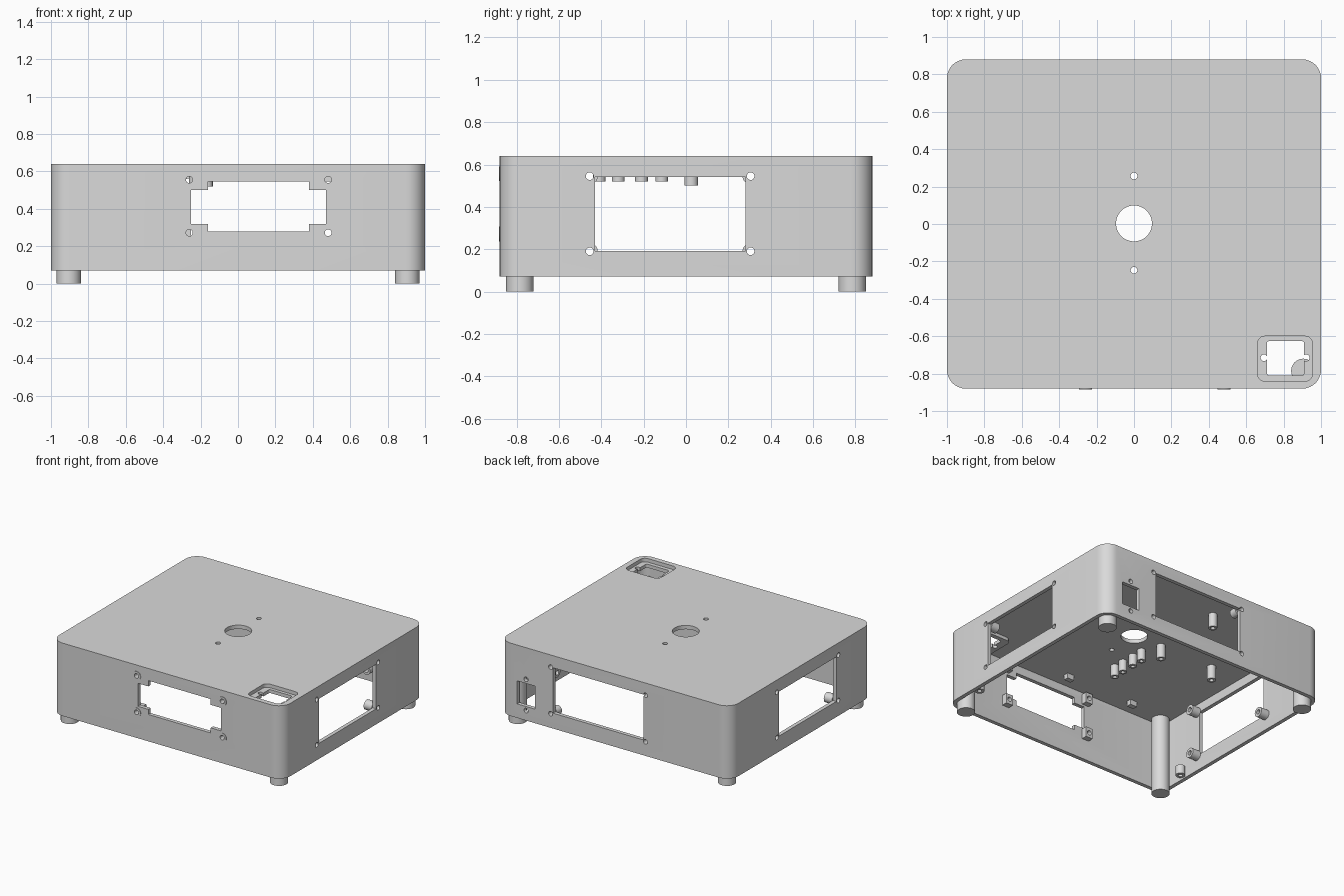
import bpy, bmesh
from math import cos, sin, pi

cube = bpy.data.objects.get("Cube")
if cube:
    bpy.data.objects.remove(cube, do_unlink=True)

grey = bpy.data.materials.new("light_grey")
grey.use_nodes = True
grey.diffuse_color = (0.7, 0.7, 0.7, 1)
grey.node_tree.nodes["Principled BSDF"].inputs["Base Color"].default_value = (0.7, 0.7, 0.7, 1)


def circle(a, b, r, n=32):
    return [(a + r * cos(2 * pi * i / n), b + r * sin(2 * pi * i / n)) for i in range(n)]


def rect(a0, a1, b0, b1, r=0.0, n=8):
    """Rectangle outline, with rounded corners if r is given."""
    if not r:
        return [(a0, b0), (a1, b0), (a1, b1), (a0, b1)]
    centres = [(a1 - r, b1 - r), (a0 + r, b1 - r), (a0 + r, b0 + r), (a1 - r, b0 + r)]
    return [(ca + r * cos(pi / 2 * (q + i / n)), cb + r * sin(pi / 2 * (q + i / n)))
            for q, (ca, cb) in enumerate(centres) for i in range(n + 1)]


def place(axis, a, b, h):
    return {"X": (h, a, b), "Y": (a, h, b), "Z": (a, b, h)}[axis]


def prism(name, axis, outline, lo, hi, inner=None):
    """Extrude an outline along an axis; an inner outline makes it a tube."""
    bm = bmesh.new()

    def ring(pts, h):
        return [bm.verts.new(place(axis, a, b, h)) for a, b in pts]

    def bridge(p, q):
        for i in range(len(p)):
            j = (i + 1) % len(p)
            bm.faces.new((p[i], p[j], q[j], q[i]))

    low, high = ring(outline, lo), ring(outline, hi)
    bridge(low, high)
    if inner:
        low_in, high_in = ring(inner, lo), ring(inner, hi)
        bridge(low_in, high_in)
        bridge(low, low_in)
        bridge(high, high_in)
    else:
        bm.faces.new(low)
        bm.faces.new(high)
    bmesh.ops.recalc_face_normals(bm, faces=bm.faces)
    mesh = bpy.data.meshes.new(name)
    bm.to_mesh(mesh)
    bm.free()
    mesh.materials.append(grey)
    ob = bpy.data.objects.new(name, mesh)
    bpy.context.collection.objects.link(ob)
    return ob


def activate(ob):
    bpy.ops.object.select_all(action="DESELECT")
    ob.select_set(True)
    bpy.context.view_layer.objects.active = ob


def smooth(ob):
    activate(ob)
    bpy.ops.object.shade_smooth_by_angle(angle=0.6)


def cut(ob, axis, outline, lo, hi):
    cutter = prism("cutter", axis, outline, lo, hi)
    cutter.hide_render = True
    mod = ob.modifiers.new("cut", "BOOLEAN")
    mod.operation = "DIFFERENCE"
    mod.solver = "EXACT"
    mod.object = cutter
    activate(ob)
    bpy.ops.object.modifier_apply(modifier=mod.name)
    bpy.data.objects.remove(cutter, do_unlink=True)


def tube(name, axis, a, b, r, hole, lo, hi):
    smooth(prism(name, axis, circle(a, b, r), lo, hi, circle(a, b, hole)))


HOLE = 0.018
WALL = 0.03
X, Y, BASE, TOP = 1.0, 0.88, 0.07, 0.64

# Case: rounded shell, open underneath
case = prism("case", "Z", rect(-X, X, -Y, Y, 0.1), BASE, TOP)
cut(case, "Z", rect(-X + WALL, X - WALL, -Y + WALL, Y - WALL, 0.07), 0, TOP - WALL)

# Roof: centre hole and two screw holes
cut(case, "Z", circle(0, 0.003, 0.096, 48), 0.5, 0.8)
for y in (-0.247, 0.257):
    cut(case, "Z", circle(0, y, HOLE), 0.5, 0.8)

# Roof corner: recessed socket with a thicker pad beneath
cut(case, "Z", rect(0.66, 0.955, -0.84, -0.6, 0.04), 0.5, 0.8)
pad = prism("socket_pad", "Z", rect(0.65, 0.968, -0.848, -0.59, 0.04), 0.585, 0.612)
cut(pad, "Z", rect(0.71, 0.91, -0.81, -0.625, 0.015), 0.5, 0.8)
for x in (0.695, 0.92):
    cut(pad, "Z", circle(x, -0.715, HOLE), 0.5, 0.8)

# Front: stepped window with screw holes, outer rims and inner clip blocks
cut(case, "Y", rect(-0.25, 0.47, 0.32, 0.5), -1, -0.8)
cut(case, "Y", rect(-0.16, 0.38, 0.28, 0.545), -1, -0.8)
for x in (-0.26, 0.482):
    for z in (0.272, 0.556):
        cut(case, "Y", circle(x, z, HOLE), -1, -0.8)
        tube("front_hole_rim", "Y", x, z, 0.035, HOLE, -Y - 0.004, -Y)
        side = -1 if x < 0 else 1
        block = prism("front_clip", "Y", rect(x - 0.03, x + 0.03, z - 0.04, z + 0.04),
                      -Y + WALL, -Y + WALL + 0.045)
        cut(block, "Y", circle(x, z, HOLE), -1, -0.7)

# Side panels: matching windows with hollow bosses at the corners
for side in (-1, 1):
    lo, hi = sorted((side * 0.9, side * 1.1))
    cut(case, "X", rect(-0.43, 0.28, 0.192, 0.54), lo, hi)
    for y in (-0.455, 0.305):
        for z in (0.19, 0.545):
            cut(case, "X", circle(y, z, HOLE), lo, hi)
            tube("side_boss", "X", y, z, 0.038, HOLE, *sorted((side * 0.9, side * (X - WALL))))

# Back: large window with bosses, and a small socket opening
cut(case, "Y", rect(-0.25, 0.535, 0.19, 0.545), 0.8, 1)
for x in (-0.265, 0.555):
    for z in (0.18, 0.545):
        cut(case, "Y", circle(x, z, HOLE), 0.8, 1)
        tube("back_boss", "Y", x, z, 0.035, HOLE, 0.79, Y - WALL)
cut(case, "Y", rect(0.69, 0.845, 0.18, 0.36), 0.8, 1)
for z in (0.148, 0.392):
    cut(case, "Y", circle(0.768, z, HOLE), 0.8, 1)
smooth(case)
smooth(pad)

# Corner columns that end in feet; the one below the socket is shorter
for sx in (-1, 1):
    for sy in (-1, 1):
        top = 0.5 if (sx, sy) == (1, -1) else TOP - WALL
        smooth(prism("corner_column", "Z", circle(sx * 0.905, sy * 0.785, 0.065), 0, top))
    tube("base_screw_post", "Z", sx * 0.935, -0.6, 0.035, 0.016, BASE + 0.01, 0.15)

# Standoffs hanging from the roof
for y in (-0.41, -0.32, -0.21, -0.115):
    tube("short_standoff", "Z", -0.165, y, 0.03, 0.015, 0.52, TOP - WALL)
for x in (-0.23, -0.7):
    for y in (0.025, 0.6):
        tube("long_standoff", "Z", x, y, 0.032, 0.016, 0.5, TOP - WALL)

# Small cable clips under the roof
for x in (0.0, -0.585):
    prism("roof_clip", "Z", rect(x - 0.03, x + 0.03, -0.74, -0.7), 0.57, TOP - WALL)
